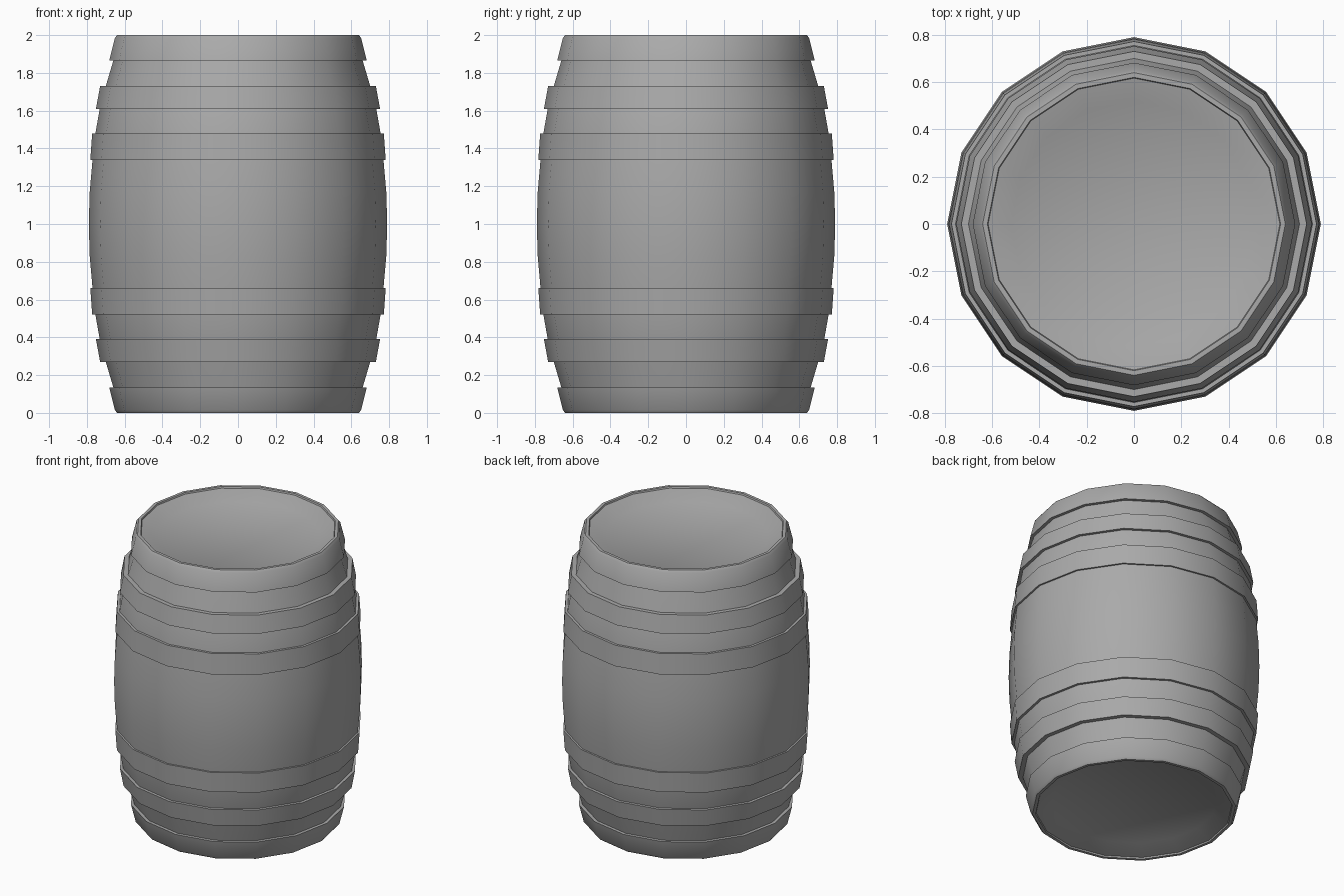
import bpy, math

if "Cube" in bpy.data.objects:
    bpy.data.objects.remove(bpy.data.objects["Cube"], do_unlink=True)

SIDES = 16

grey = bpy.data.materials.new("plain_grey")
grey.use_nodes = True
grey.diffuse_color = (0.4, 0.4, 0.4, 1)
grey.node_tree.nodes["Principled BSDF"].inputs["Base Color"].default_value = (0.4, 0.4, 0.4, 1)


def lathe(name, profile, closed=False):
    """Revolve (radius, height) points round z, listed from bottom to top."""
    verts, faces = [], []
    for r, z in profile:
        for i in range(SIDES):
            a = 2 * math.pi * i / SIDES
            verts.append((r * math.cos(a), r * math.sin(a), z))
    n = len(profile)
    for j in range(n if closed else n - 1):
        k = (j + 1) % n
        for i in range(SIDES):
            m = (i + 1) % SIDES
            faces.append((j * SIDES + i, j * SIDES + m, k * SIDES + m, k * SIDES + i))
    if not closed:
        faces.append(tuple(reversed(range(SIDES))))
        faces.append(tuple(range((n - 1) * SIDES, n * SIDES)))
    mesh = bpy.data.meshes.new(name)
    mesh.from_pydata(verts, [], faces)
    mesh.materials.append(grey)
    obj = bpy.data.objects.new(name, mesh)
    bpy.context.collection.objects.link(obj)
    bpy.ops.object.select_all(action="DESELECT")
    obj.select_set(True)
    bpy.context.view_layer.objects.active = obj
    bpy.ops.object.shade_smooth_by_angle(angle=math.radians(30))
    return obj


# Bulging staves with a recessed head at each end
upper = [(0.79, 1.0), (0.785, 1.17), (0.77, 1.34), (0.755, 1.48), (0.732, 1.61),
         (0.70, 1.73), (0.66, 1.865), (0.625, 1.99), (0.615, 1.99), (0.52, 1.94)]
lower = [(r, 2 - z) for r, z in reversed(upper[1:])]
lathe("barrel_body", lower + upper)

# Hoops: wide edge radius and height, narrow edge radius and height
hoops = {
    "middle": [(0.76, 1.34), (0.782, 1.34), (0.772, 1.48), (0.745, 1.48)],
    "outer": [(0.72, 1.61), (0.752, 1.61), (0.73, 1.73), (0.69, 1.73)],
    "end": [(0.65, 1.865), (0.682, 1.865), (0.652, 1.985), (0.64, 2.0), (0.62, 2.0), (0.615, 1.985)],
}
for name, ring in hoops.items():
    lathe("top_" + name + "_hoop", ring, closed=True)
    lathe("bottom_" + name + "_hoop", [(r, 2 - z) for r, z in reversed(ring)], closed=True)
